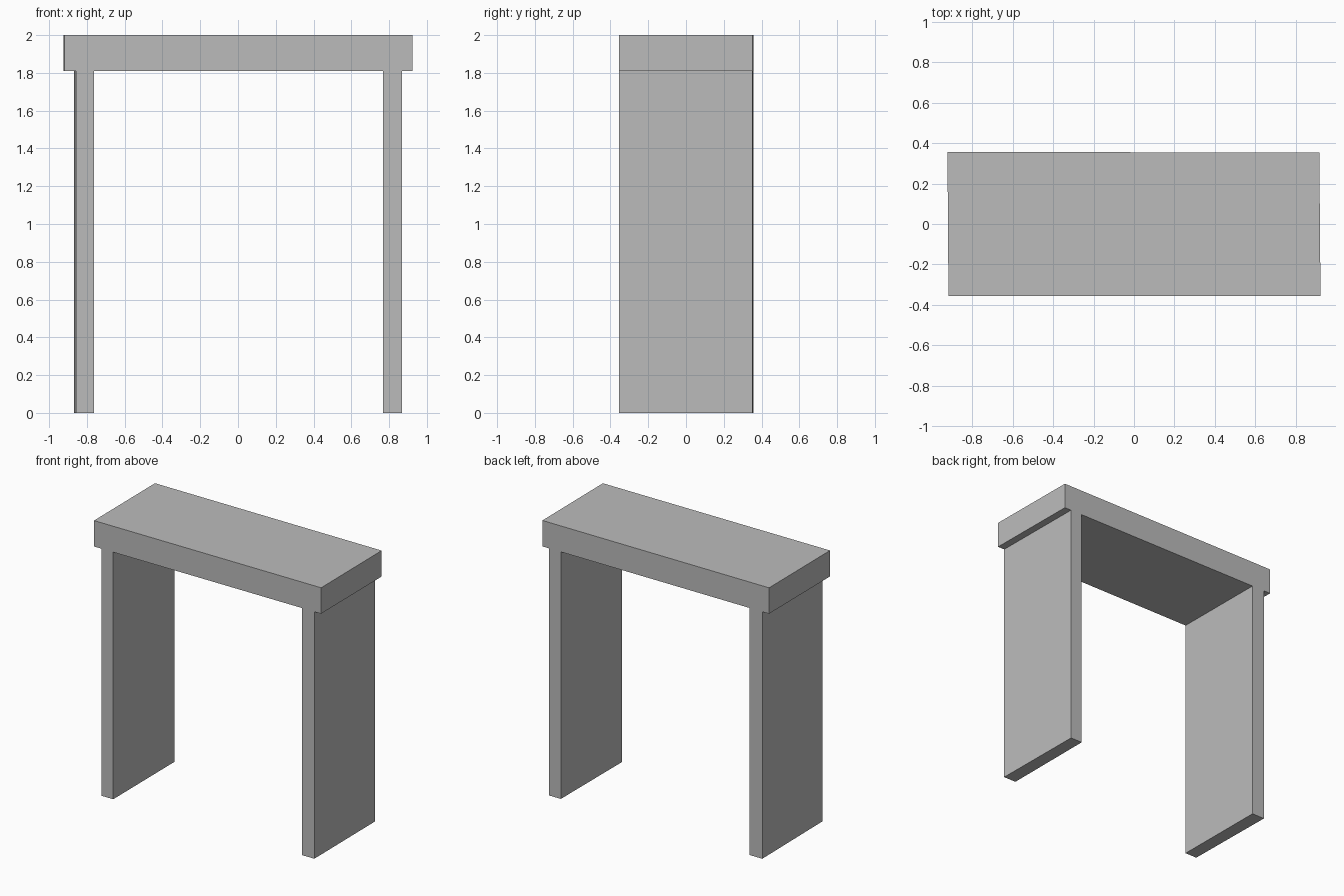
import bpy
import bmesh

cube = bpy.data.objects.get("Cube")
if cube:
    bpy.data.objects.remove(cube, do_unlink=True)

# Plain grey finish
grey = bpy.data.materials.new("plain_grey")
grey.use_nodes = True
colour = (0.5, 0.5, 0.5, 1)
grey.diffuse_color = colour
grey.node_tree.nodes["Principled BSDF"].inputs["Base Color"].default_value = colour

HEIGHT, UNDERSIDE = 2.0, 1.81


def outline(top_left, leg_out_l, leg_in_l, leg_in_r, leg_out_r, top_right):
    """Gate-shaped profile: two legs under an overhanging top."""
    return [(top_left, HEIGHT), (top_left, UNDERSIDE),
            (leg_out_l, UNDERSIDE), (leg_out_l, 0), (leg_in_l, 0), (leg_in_l, UNDERSIDE),
            (leg_in_r, UNDERSIDE), (leg_in_r, 0), (leg_out_r, 0), (leg_out_r, UNDERSIDE),
            (top_right, UNDERSIDE), (top_right, HEIGHT)]


# Front and back profiles differ slightly, so the frame is a little skewed
front = outline(-0.918, -0.858, -0.762, 0.767, 0.868, 0.923)
back = outline(-0.923, -0.868, -0.766, 0.767, 0.862, 0.917)

# One-piece table frame, lofted from front to back
bm = bmesh.new()
front_ring = [bm.verts.new((x, -0.356, z)) for x, z in front]
back_ring = [bm.verts.new((x, 0.355 - 0.002 * x, z)) for x, z in back]
bm.faces.new(front_ring)
bm.faces.new(back_ring[::-1])
for i in range(len(front_ring)):
    j = (i + 1) % len(front_ring)
    bm.faces.new((front_ring[j], front_ring[i], back_ring[i], back_ring[j]))
bmesh.ops.recalc_face_normals(bm, faces=bm.faces)

mesh = bpy.data.meshes.new("table_frame")
bm.to_mesh(mesh)
bm.free()
mesh.materials.append(grey)
table = bpy.data.objects.new("table_frame", mesh)
bpy.context.collection.objects.link(table)
